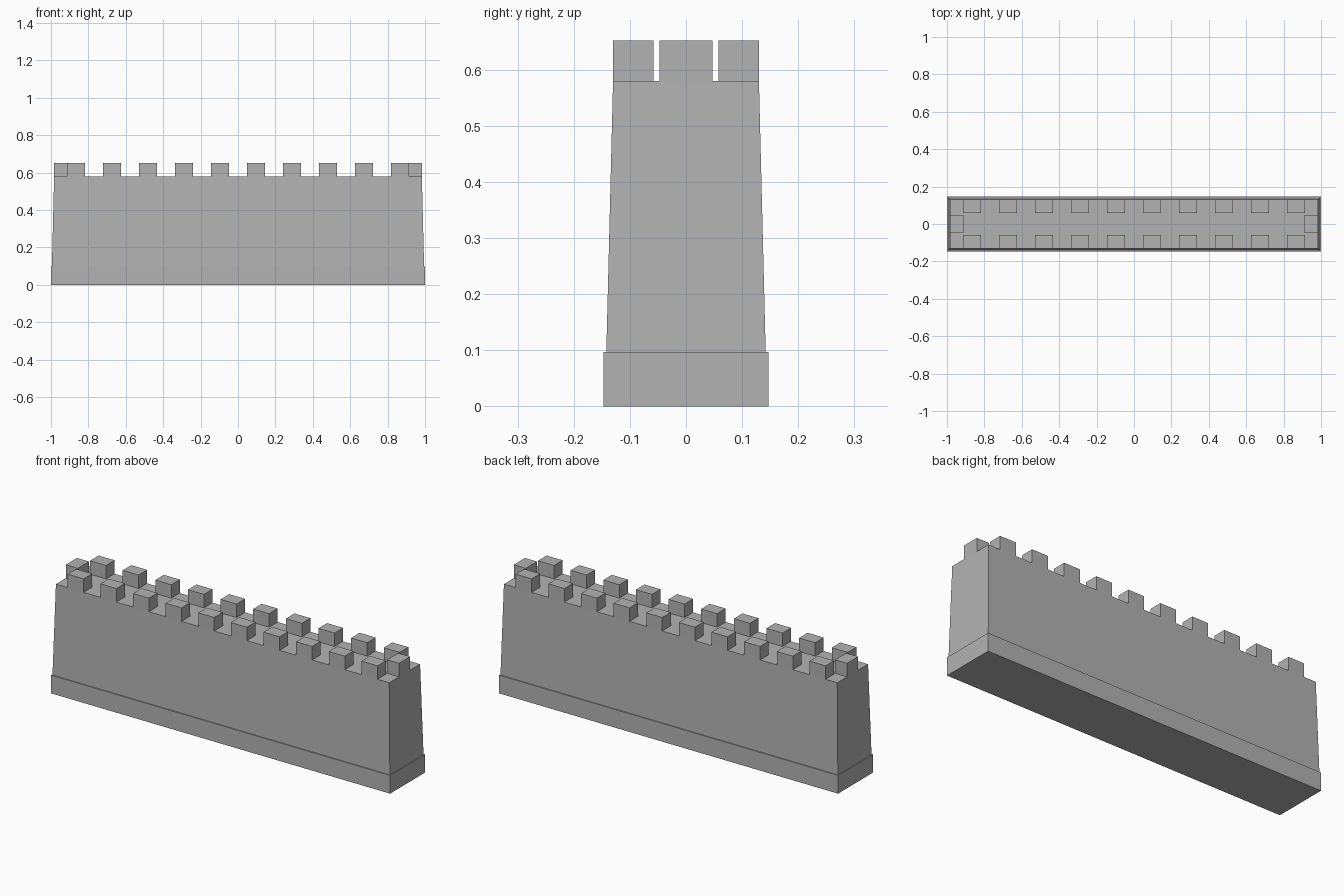
import bpy
import bmesh

if "Cube" in bpy.data.objects:
    bpy.data.objects.remove(bpy.data.objects["Cube"], do_unlink=True)

stone = bpy.data.materials.new("grey_stone")
stone.use_nodes = True
colour = (0.45, 0.45, 0.45, 1)
stone.diffuse_color = colour
stone.node_tree.nodes["Principled BSDF"].inputs["Base Color"].default_value = colour

BASE_TOP, WALL_TOP, MERLON_TOP = 0.097, 0.58, 0.652
TOP_X, TOP_Y = 0.983, 0.13      # half size of the wall top


def block(name, x, y, z, taper=(0, 0)):
    """Box between (min, max) pairs; the top is drawn in by taper."""
    bm = bmesh.new()
    bmesh.ops.create_cube(bm, size=1)
    for v in bm.verts:
        top = v.co.z > 0
        sx, sy = (1 if v.co.x > 0 else -1), (1 if v.co.y > 0 else -1)
        v.co = (x[sx > 0] - sx * taper[0] * top,
                y[sy > 0] - sy * taper[1] * top,
                z[top])
    mesh = bpy.data.meshes.new(name)
    bm.to_mesh(mesh)
    bm.free()
    mesh.materials.append(stone)
    obj = bpy.data.objects.new(name, mesh)
    bpy.context.collection.objects.link(obj)
    return obj


# Plinth and battered wall
block("plinth", (-1, 1), (-0.147, 0.147), (0, BASE_TOP))
block("wall", (-0.995, 0.995), (-0.142, 0.142), (BASE_TOP, WALL_TOP),
      taper=(0.995 - TOP_X, 0.142 - TOP_Y))

# Rows of merlons along the front and back
count, spacing, width, inner = 10, 0.1925, 0.094, 0.058
height = (WALL_TOP, MERLON_TOP)
for i in range(count):
    cx = (i - (count - 1) / 2) * spacing
    span = (cx - width / 2, cx + width / 2)
    block(f"front_merlon_{i + 1}", span, (-TOP_Y, -inner), height)
    block(f"back_merlon_{i + 1}", span, (inner, TOP_Y), height)

# One merlon centred on each end
block("right_end_merlon", (-TOP_X, -0.912), (-width / 2, width / 2), height)
block("left_end_merlon", (0.912, TOP_X), (-width / 2, width / 2), height)
